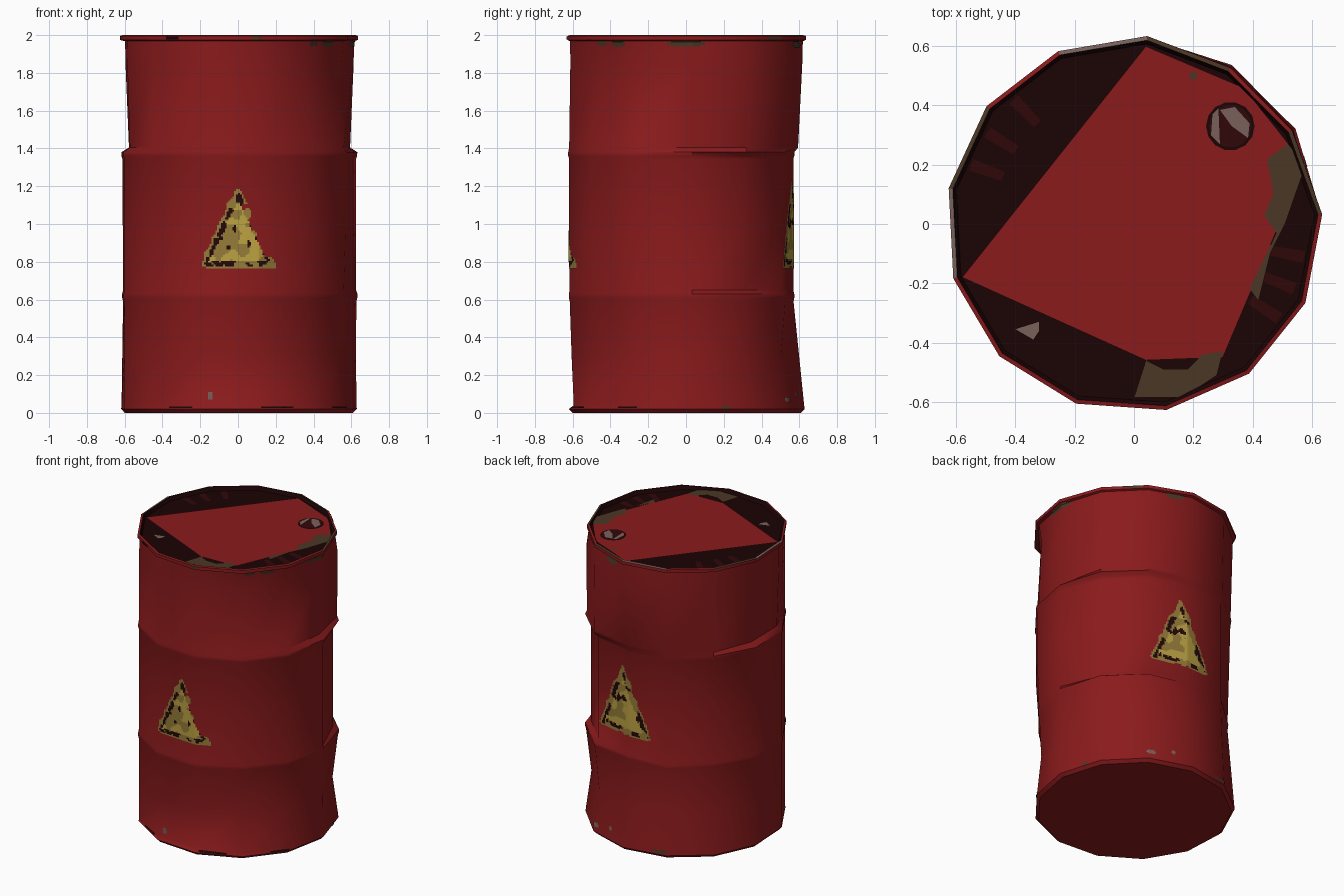
import bpy, bmesh, math, random
from math import sin, cos, pi, radians, exp
from mathutils import Vector, noise
from mathutils.bvhtree import BVHTree

cube = bpy.data.objects.get("Cube")
if cube:
    bpy.data.objects.remove(cube)


def material(name, rgb):
    m = bpy.data.materials.new(name)
    m.use_nodes = True
    color = (*rgb, 1)
    m.diffuse_color = color
    bsdf = m.node_tree.nodes["Principled BSDF"]
    bsdf.inputs["Base Color"].default_value = color
    bsdf.inputs["Roughness"].default_value = 0.7
    return m


MATS = [
    material("barrel_red", (0.255, 0.0105, 0.0115)),
    material("grimy_dark_red", (0.011, 0.001, 0.0015)),
    material("rust_brown", (0.07, 0.038, 0.018)),
    material("bare_metal", (0.19, 0.12, 0.105)),
    material("warning_yellow", (0.5, 0.36, 0.055)),
    material("faded_yellow", (0.3, 0.2, 0.04)),
    material("sign_black", (0.016, 0.002, 0.003)),
    material("streak_red", (0.03, 0.002, 0.003)),
]
RED, DARK, RUST, METAL, YELLOW, FADED, BLACK, STREAK = range(8)


def make_object(name, bm, smooth=False):
    mesh = bpy.data.meshes.new(name)
    bm.to_mesh(mesh)
    bm.free()
    for m in MATS:
        mesh.materials.append(m)
    obj = bpy.data.objects.new(name, mesh)
    bpy.context.collection.objects.link(obj)
    if smooth:
        bpy.ops.object.select_all(action="DESELECT")
        obj.select_set(True)
        bpy.context.view_layer.objects.active = obj
        bpy.ops.object.shade_smooth_by_angle(angle=radians(40))
    return obj


# Barrel shell: a lathed profile, pushed in by dents
SIDES, PHASE = 13, radians(86)
PROFILE = [(0.61, 0), (0.63, 0.02), (0.628, 0.04), (0.628, 0.3), (0.628, 0.59),
           (0.633, 0.61), (0.633, 0.63), (0.628, 0.65), (0.628, 1.0), (0.628, 1.345),
           (0.633, 1.36), (0.633, 1.38), (0.628, 1.405), (0.628, 1.85),
           (0.625, 1.968), (0.637, 1.974), (0.637, 1.996), (0.623, 2.0), (0.61, 1.975)]
# angle, bottom height and depth, top height and depth
DENTS = [(180, 1.39, 0.05, 1.97, 0.02), (0, 1.39, 0.035, 1.97, 0.01),
         (90, 1.39, 0.035, 1.97, 0.005), (90, 0.6, 0.06, 1.39, 0.06),
         (90, 0.03, 0, 0.6, 0.06), (45, 0.64, 0.045, 1.37, 0.045),
         (45, 0.04, 0, 0.3, 0.05), (45, 0.3, 0.05, 0.6, 0), (45, 1.95, 0.02, 2.01, 0.025),
         (138, 0.6, 0.045, 1.97, 0.01), (138, 0.03, 0, 0.6, 0.045),
         (315, 1.39, 0, 1.85, 0.055), (315, 1.85, 0.055, 1.97, 0.02),
         (315, 0.3, 0.055, 0.8, 0.01), (315, 0.03, 0, 0.3, 0.055),
         (270, 0.03, 0.03, 0.6, 0)]


def dent_depth(angle, z):
    depth = 0
    for a, z0, d0, z1, d1 in DENTS:
        if z0 <= z < z1:
            turn = (angle - radians(a) + pi) % (2 * pi) - pi
            push = d0 + (d1 - d0) * (z - z0) / (z1 - z0)
            depth = max(depth, push * exp(-(turn / 0.42) ** 2))
    return depth


bm = bmesh.new()
rings = []
for r, z in PROFILE:
    ring = []
    for i in range(SIDES):
        a = PHASE + 2 * pi * i / SIDES
        rr = r - dent_depth(a, z)
        ring.append(bm.verts.new((rr * cos(a), rr * sin(a), z)))
    rings.append(ring)
WORN_LIP = {0: METAL, 2: RUST, 3: METAL, 10: RUST, 12: RUST}
last = len(rings) - 2
for k, (low, high) in enumerate(zip(rings, rings[1:])):
    for i in range(SIDES):
        j = (i + 1) % SIDES
        f = bm.faces.new((low[i], low[j], high[j], high[i]))
        if k == last:
            f.material_index = DARK
        elif k == last - 1:
            f.material_index = WORN_LIP.get(i, RED)
bm.faces.new(rings[0][::-1])
bm.faces.new(rings[-1]).material_index = DARK
surface = BVHTree.FromBMesh(bm)
make_object("barrel_shell", bm, smooth=True)


# Thin painted patch that hugs the shell; rule(u, v) gives a colour or None
def wall_patch(name, degrees, z, width, height, rule, step=0.01):
    a = radians(degrees)
    out, side = Vector((cos(a), sin(a), 0)), Vector((-sin(a), cos(a), 0))
    nu, nv = max(2, round(width / step)), max(2, round(height / step))
    bm, grid = bmesh.new(), {}

    def vert(i, j):
        if (i, j) not in grid:
            start = out * 2 + side * (i / nu - 0.5) * width
            start.z = z + (j / nv - 0.5) * height
            hit = surface.ray_cast(start, -out)[0]
            grid[i, j] = bm.verts.new(hit + out * 0.004)
        return grid[i, j]

    for i in range(nu):
        for j in range(nv):
            color = rule(2 * (i + 0.5) / nu - 1, 2 * (j + 0.5) / nv - 1)
            if color is not None:
                f = bm.faces.new([vert(i, j), vert(i + 1, j),
                                  vert(i + 1, j + 1), vert(i, j + 1)])
                f.material_index = color
    make_object(name, bm)


# Worn triangular warning signs
def sign_rule(seed, worn):
    def rule(u, v):
        n = noise.noise(Vector((u * 3.5, v * 3.5, seed)))
        fine = noise.noise(Vector((u * 6, v * 4, seed + 7)))
        slope = ((1 - v) / 2 - abs(u) + 0.05) * 0.85
        edge = min(slope, (v + 1) * 0.9) + fine * 0.06
        if edge < 0:
            return None
        if worn and u > 0.1 and slope < 0.16 and -0.7 < v < 0.6 and n > -0.2:
            return None
        if edge < 0.07:
            return FADED
        if edge < 0.17:
            return BLACK if n > -0.15 else FADED
        if fine > 0.42:
            return BLACK
        return FADED if n > 0.12 else YELLOW
    return rule


wall_patch("front_warning_sign", 270, 0.975, 0.4, 0.42, sign_rule(2.3, True))
wall_patch("back_warning_sign", 81, 1.0, 0.43, 0.47, sign_rule(5.6, False))


# Chipped paint around both ends
def chip_rule(color):
    return lambda u, v: color if u * u + v * v < 1.1 else None


CHIPS = [(0, 1.955, 0.2, 0.03, RUST), (323, 1.955, 0.09, 0.03, RUST),
         (312, 1.955, 0.07, 0.025, RUST), (75, 1.95, 0.12, 0.035, RUST),
         (279, 1.985, 0.05, 0.016, RUST), (236, 1.985, 0.08, 0.016, DARK),
         (50, 1.985, 0.1, 0.016, RUST), (256, 0.09, 0.025, 0.04, METAL),
         (60, 0.07, 0.06, 0.03, METAL), (74, 0.1, 0.03, 0.03, METAL),
         (20, 0.03, 0.04, 0.02, RUST), (290, 0.03, 0.2, 0.01, DARK),
         (240, 0.03, 0.16, 0.01, DARK), (330, 0.03, 0.14, 0.01, DARK),
         (110, 0.04, 0.12, 0.02, RUST)]
for angle, z, w, h, color in CHIPS:
    wall_patch("paint_chip", angle, z, w, h, chip_rule(color), 0.008)


# Flat plates lying on the lid
def lid_plate(name, points, z, color):
    bm = bmesh.new()
    f = bm.faces.new([bm.verts.new((x, y, z)) for x, y in points])
    f.material_index = color
    f.normal_update()
    if f.normal.z < 0:
        f.normal_flip()
    make_object(name, bm)


def disc(x, y, r, n=14):
    return [(x + r * cos(2 * pi * i / n), y + r * sin(2 * pi * i / n)) for i in range(n)]


for angle in (132, 146, 158, 325, 336, 347):
    a, b = radians(angle), radians(angle + 4)
    lid_plate("lid_streak", [(r * cos(t), r * sin(t)) for r, t in
                             ((0.47, a), (0.585, a), (0.585, b), (0.47, b))], 1.978, STREAK)
lid_plate("lid_clean_panel", [(-0.58, -0.18), (0.04, -0.46), (0.3, -0.45), (0.575, 0.2),
                              (0.49, 0.31), (0.37, 0.46), (0.04, 0.6)], 1.982, RED)
lid_plate("lid_rust_right", [(0.58, 0.2), (0.52, 0.27), (0.45, 0.22), (0.47, 0.1),
                             (0.44, 0.03), (0.48, -0.03), (0.39, -0.22), (0.42, -0.26),
                             (0.46, -0.1), (0.51, 0.0)], 1.985, RUST)
lid_plate("lid_rust_front", [(0.04, -0.46), (0.0, -0.585), (0.15, -0.585), (0.22, -0.55),
                             (0.28, -0.51), (0.3, -0.43), (0.23, -0.44), (0.18, -0.49),
                             (0.1, -0.49)], 1.985, RUST)
lid_plate("lid_rust_spot", disc(0.2, 0.5, 0.014, 8), 1.985, RUST)
lid_plate("small_bung", [(-0.4, -0.355), (-0.32, -0.33), (-0.32, -0.36), (-0.34, -0.39)],
          1.979, METAL)

# Large bung, nearly flush, with a worn metal floor
lid_plate("bung_edge", disc(0.325, 0.33, 0.082), 1.985, DARK)
lid_plate("bung_floor", disc(0.325, 0.33, 0.072), 1.987, STREAK)
lid_plate("bung_worn_left", [(0.26, 0.3), (0.29, 0.27), (0.285, 0.39), (0.265, 0.37)],
          1.99, METAL)
lid_plate("bung_worn_right", [(0.29, 0.385), (0.33, 0.33), (0.385, 0.29), (0.39, 0.34),
                              (0.34, 0.395)], 1.99, METAL)
